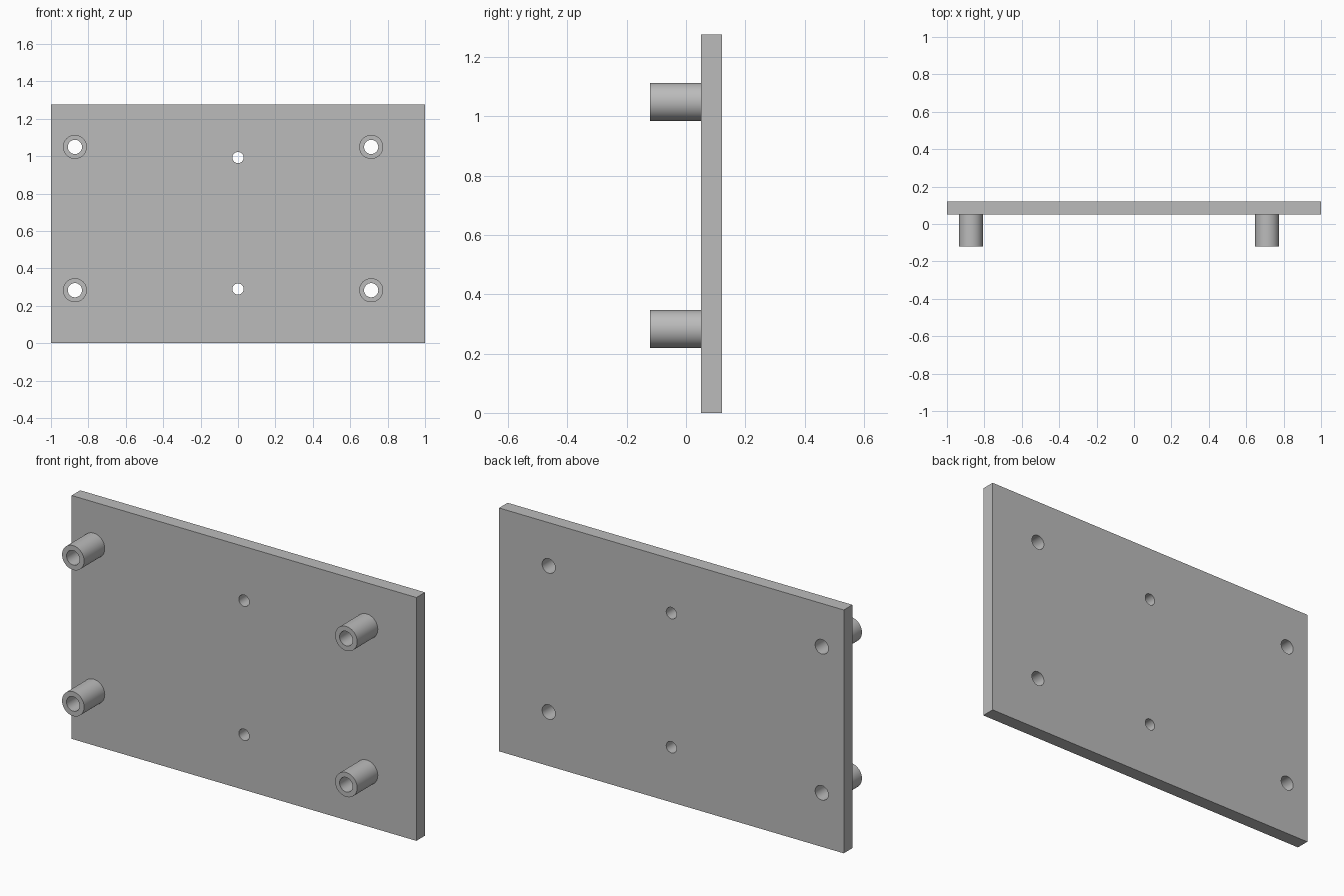
import bpy
import math

cube = bpy.data.objects.get("Cube")
if cube:
    bpy.data.objects.remove(cube, do_unlink=True)

HEIGHT = 1.276
BACK, FACE, TIP = 0.121, 0.05, -0.121   # plate back, plate front, standoff tips
OUTER, BORE, SMALL = 0.064, 0.038, 0.03  # radii
SEGMENTS = 48
STANDOFFS = [(side, x, level, z)
             for side, x in (("right", -0.872), ("left", 0.712))
             for level, z in (("lower", 0.283), ("upper", 1.049))]
SCREW_HOLES = [(0, 0.289), (0, 0.992)]

grey = bpy.data.materials.new("plain grey")
grey.use_nodes = True
colour = (0.5, 0.5, 0.5, 1)
grey.diffuse_color = colour
grey.node_tree.nodes["Principled BSDF"].inputs["Base Color"].default_value = colour


def cylinder(name, x, z, radius, front, back):
    """Cylinder lying along y."""
    bpy.ops.mesh.primitive_cylinder_add(
        vertices=SEGMENTS, radius=radius, depth=back - front,
        location=(x, (front + back) / 2, z), rotation=(math.pi / 2, 0, 0))
    obj = bpy.context.object
    obj.name = name
    return obj


def apply_boolean(target, tool, operation):
    bpy.context.view_layer.objects.active = target
    mod = target.modifiers.new("boolean", "BOOLEAN")
    mod.operation = operation
    mod.solver = "EXACT"
    mod.object = tool
    bpy.ops.object.modifier_apply(modifier=mod.name)


def drill(target, x, z, radius):
    cutter = cylinder("hole_cutter", x, z, radius, TIP - 0.1, BACK + 0.1)
    apply_boolean(target, cutter, "DIFFERENCE")
    bpy.data.objects.remove(cutter, do_unlink=True)


def finish(obj):
    obj.data.materials.clear()
    obj.data.materials.append(grey)
    bpy.ops.object.select_all(action="DESELECT")
    obj.select_set(True)
    bpy.context.view_layer.objects.active = obj
    bpy.ops.object.shade_smooth_by_angle(angle=math.radians(30))


# Mounting plate with through holes
bpy.ops.mesh.primitive_cube_add(size=1, location=(0, (FACE + BACK) / 2, HEIGHT / 2))
plate = bpy.context.object
plate.name = "mounting_plate"
plate.scale = (2, BACK - FACE, HEIGHT)
bpy.ops.object.transform_apply(location=False, rotation=False, scale=True)
for x, z in SCREW_HOLES:
    drill(plate, x, z, SMALL)
for side, x, level, z in STANDOFFS:
    drill(plate, x, z, BORE)
finish(plate)

# Hollow standoffs on the front face
for side, x, level, z in STANDOFFS:
    standoff = cylinder(f"{level}_{side}_standoff", x, z, OUTER, TIP, FACE)
    drill(standoff, x, z, BORE)
    finish(standoff)
